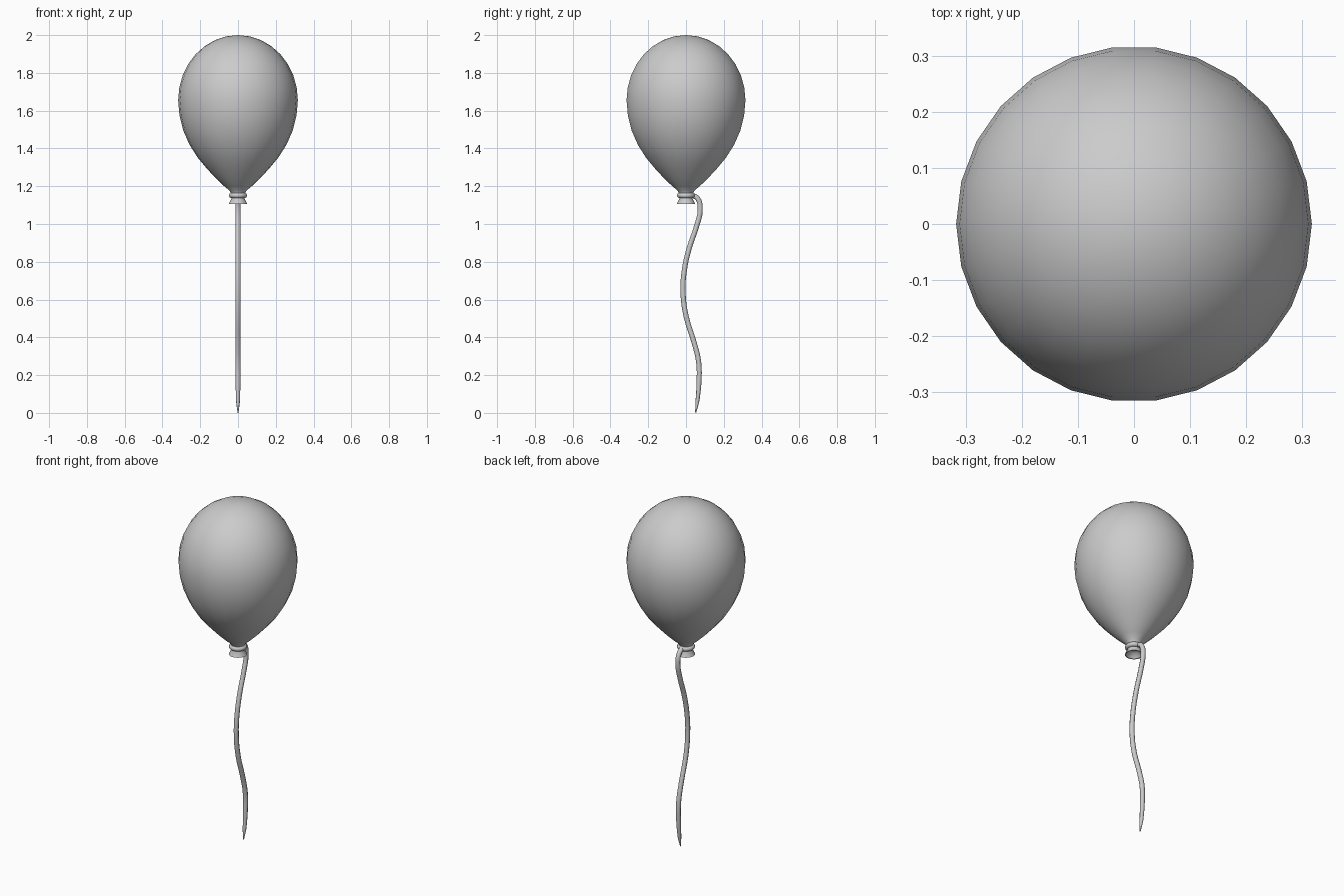
import bpy, bmesh
from math import sin, cos, pi

if "Cube" in bpy.data.objects:
    bpy.data.objects.remove(bpy.data.objects["Cube"])

SIDES = 26


def lathe(name, profile, sides=SIDES, closed=False, angle=50):
    """Revolve (radius, z) points round the z axis; radius 0 makes a pole."""
    bm = bmesh.new()
    rings = []
    for r, z in profile:
        if r == 0:
            rings.append([bm.verts.new((0, 0, z))] * sides)
        else:
            rings.append([bm.verts.new((r * cos(2 * pi * i / sides), r * sin(2 * pi * i / sides), z))
                          for i in range(sides)])
    pairs = list(zip(rings, rings[1:]))
    if closed:
        pairs.append((rings[-1], rings[0]))
    for a, b in pairs:
        for i in range(sides):
            j = (i + 1) % sides
            bm.faces.new(dict.fromkeys((a[i], b[i], b[j], a[j])))
    bmesh.ops.recalc_face_normals(bm, faces=bm.faces)
    return finish(name, bm, angle)


def finish(name, bm, angle):
    mesh = bpy.data.meshes.new(name)
    bm.to_mesh(mesh)
    bm.free()
    ob = bpy.data.objects.new(name, mesh)
    bpy.context.collection.objects.link(ob)
    bpy.ops.object.select_all(action='DESELECT')
    ob.select_set(True)
    bpy.context.view_layer.objects.active = ob
    bpy.ops.object.shade_smooth_by_angle(angle=angle * pi / 180)
    return ob


# balloon body: elliptical dome, tapered lower half, flared open mouth
dome = [(0, 2.0)] + [(0.317 * sin(t * pi / 16), 1.655 + 0.345 * cos(t * pi / 16)) for t in range(1, 9)]
taper = [(0.310, 1.575), (0.290, 1.495), (0.257, 1.42), (0.214, 1.352), (0.164, 1.292),
         (0.115, 1.24), (0.075, 1.202), (0.044, 1.176), (0.034, 1.155)]
mouth = [(0.034, 1.135), (0.049, 1.106), (0.044, 1.106), (0.027, 1.130), (0, 1.133)]
lathe("balloon", dome + taper + mouth)

# loop of string tied round the neck
loop = [(0.034 + 0.014 * cos(t * pi / 5), 1.151 + 0.014 * sin(t * pi / 5)) for t in range(10)]
lathe("neck_tie", loop, closed=True)

# hanging string: tapered curve in the side plane, given as (y, z, thickness)
path = [(0.035, 1.152, 1), (0.062, 1.135, 1), (0.075, 1.075, 1), (0.055, 0.985, 1),
        (0.018, 0.875, 1), (-0.008, 0.76, 1), (-0.016, 0.64, 1), (0.001, 0.51, 1),
        (0.042, 0.375, 1), (0.067, 0.27, 1), (0.068, 0.15, 0.95), (0.060, 0.06, 0.75),
        (0.051, 0.001, 0.2)]
curve = bpy.data.curves.new("string", 'CURVE')
curve.dimensions = '3D'
curve.bevel_depth = 0.0135
curve.bevel_resolution = 2
curve.use_fill_caps = True
spline = curve.splines.new('BEZIER')
spline.resolution_u = 4
spline.bezier_points.add(len(path) - 1)
for p, (y, z, thick) in zip(spline.bezier_points, path):
    p.co = (0, y, z)
    p.radius = thick
    p.handle_left_type = p.handle_right_type = 'AUTO'
string = bpy.data.objects.new("string", curve)
bpy.context.collection.objects.link(string)
